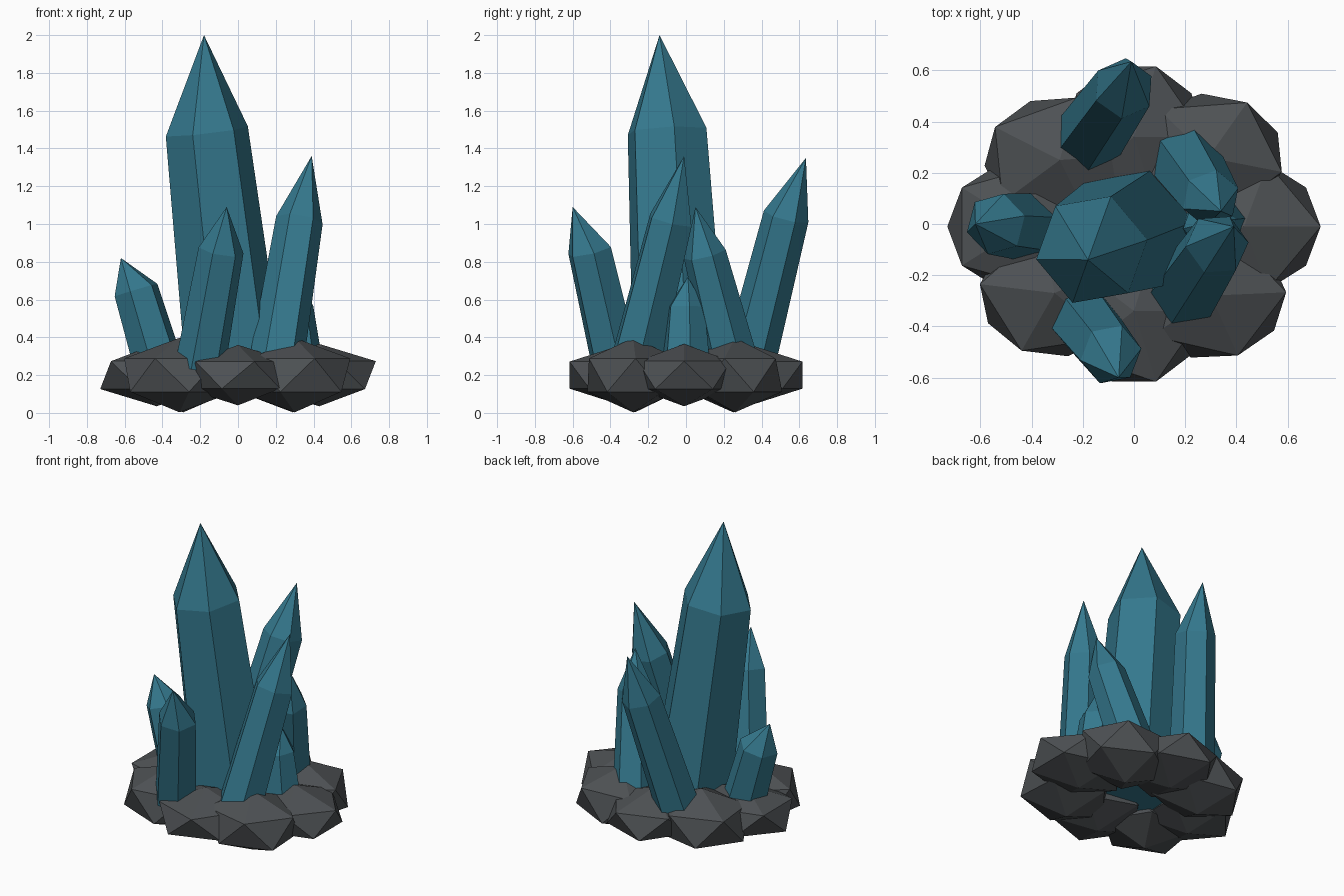
import bpy, bmesh, math
from mathutils import Vector, Matrix

if "Cube" in bpy.data.objects:
    bpy.data.objects.remove(bpy.data.objects["Cube"])


def material(name, color):
    m = bpy.data.materials.new(name)
    m.diffuse_color = (*color, 1)
    m.use_nodes = True
    m.node_tree.nodes["Principled BSDF"].inputs["Base Color"].default_value = m.diffuse_color
    return m


def finish(name, bm, mat):
    bmesh.ops.recalc_face_normals(bm, faces=bm.faces)
    me = bpy.data.meshes.new(name)
    bm.to_mesh(me)
    bm.free()
    me.materials.append(mat)
    ob = bpy.data.objects.new(name, me)
    bpy.context.collection.objects.link(ob)
    return ob


def crystal(name, base, shoulder, tip, r_base, r_top, turn):
    """Six-sided tapered shaft with a pointed cap."""
    base, shoulder, tip = Vector(base), Vector(shoulder), Vector(tip)
    rot = Vector((0, 0, 1)).rotation_difference(shoulder - base)
    bm = bmesh.new()

    def ring(c, r):
        pts = [math.radians(turn + 60 * i) for i in range(6)]
        return [bm.verts.new(c + rot @ Vector((r * math.cos(a), r * math.sin(a), 0))) for a in pts]

    low, high, top = ring(base, r_base), ring(shoulder, r_top), bm.verts.new(tip)
    bm.faces.new(low)
    for i in range(6):
        j = (i + 1) % 6
        bm.faces.new((low[i], low[j], high[j], high[i]))
        bm.faces.new((high[i], high[j], top))
    return finish(name, bm, crystal_mat)


def rock(name, x, y, size, turn):
    """Squashed twenty-faced boulder."""
    bm = bmesh.new()
    bmesh.ops.create_icosphere(bm, subdivisions=1, radius=1)
    bm.transform(Matrix.Translation((x, y, 0.2)) @ Matrix.Diagonal((*size, 1))
                 @ Matrix.Rotation(math.radians(turn), 4, 'Z'))
    return finish(name, bm, rock_mat)


crystal_mat = material("crystal_blue", (0.035, 0.19, 0.27))
rock_mat = material("rock_grey", (0.075, 0.082, 0.088))

# Ring of base rocks
side, end, corner = (0.335, 0.29, 0.165), (0.31, 0.325, 0.16), (0.33, 0.28, 0.197)
rock("rock_right", 0.43, -0.01, side, 0)
rock("rock_back_right", 0.29, 0.26, corner, -13)
rock("rock_back", 0.0, 0.34, end, 0)
rock("rock_back_left", -0.29, 0.25, corner, 5)
rock("rock_left", -0.43, -0.01, side, 0)
rock("rock_front_left", -0.31, -0.27, corner, 28)
rock("rock_front", 0.0, -0.34, end, 0)
rock("rock_front_right", 0.3, -0.28, corner, 3)

# Tall centre crystal and the smaller ones leaning around it
crystal("crystal_main", (-0.01, -0.03, 0.15), (-0.165, -0.1, 1.49), (-0.18, -0.14, 2.0), 0.265, 0.222, 10)
crystal("crystal_back", (-0.18, 0.33, 0.25), (-0.04, 0.53, 1.04), (-0.01, 0.635, 1.35), 0.14, 0.122, 25)
crystal("crystal_front_right", (0.2, -0.27, 0.25), (0.325, -0.08, 1.02), (0.39, -0.01, 1.36), 0.145, 0.125, 5)
crystal("crystal_front", (-0.2, -0.37, 0.25), (-0.09, -0.51, 0.86), (-0.06, -0.6, 1.09), 0.135, 0.122, 10)
crystal("crystal_left", (-0.42, -0.01, 0.25), (-0.54, 0.0, 0.65), (-0.62, 0.0, 0.82), 0.135, 0.122, 15)
crystal("crystal_back_right", (0.2, 0.25, 0.25), (0.3, 0.1, 0.84), (0.34, 0.05, 1.09), 0.14, 0.115, 20)
crystal("crystal_right", (0.32, 0.0, 0.2), (0.295, 0.0, 0.56), (0.31, 0.01, 0.72), 0.14, 0.105, 10)
